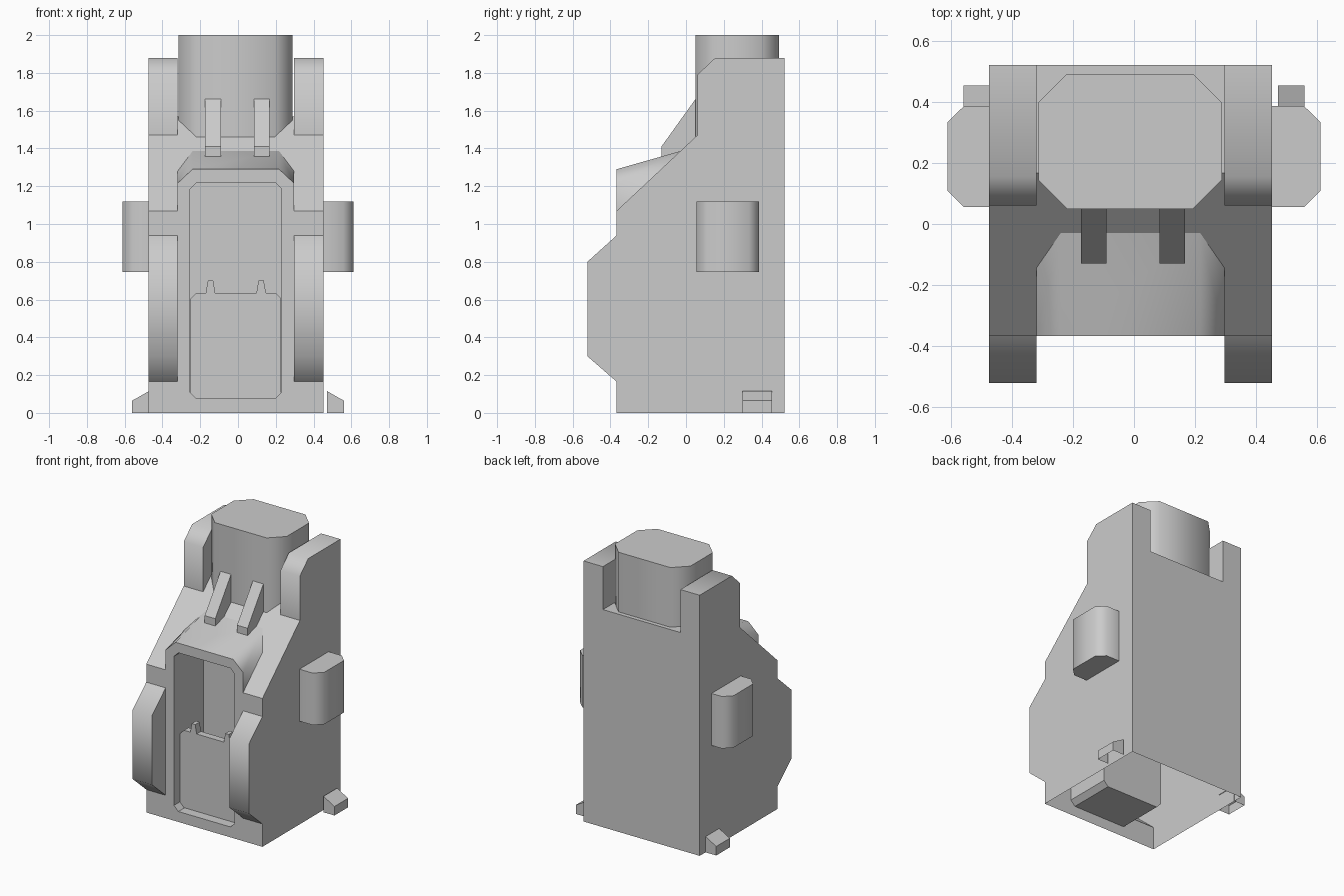
import bpy, bmesh, math
from mathutils import Vector

cube = bpy.data.objects.get("Cube")
if cube:
    bpy.data.objects.remove(cube)

GREY = (0.6, 0.6, 0.6, 1)
mat = bpy.data.materials.new("plain_grey")
mat.use_nodes = True
mat.diffuse_color = GREY
mat.node_tree.nodes["Principled BSDF"].inputs["Base Color"].default_value = GREY

C = -0.0115                 # symmetry plane of the body
OUT, IN = 0.4635, 0.309     # half widths of the body and of its middle bay
FRONT, BACK = -0.367, 0.522


def skin(name, polys, angle=30, inward=False):
    """Weld polygons into one object, facing away from (or toward) its middle."""
    bm = bmesh.new()
    for poly in polys:
        bm.faces.new([bm.verts.new(p) for p in poly])
    bmesh.ops.remove_doubles(bm, verts=bm.verts, dist=0.0005)
    mid = sum((v.co for v in bm.verts), Vector()) / len(bm.verts)
    bm.normal_update()
    for f in bm.faces:
        if (f.normal.dot(f.calc_center_median() - mid) < 0) != inward:
            f.normal_flip()
        f.smooth = True
    bm.normal_update()
    for e in bm.edges:
        e.smooth = len(e.link_faces) == 2 and e.calc_face_angle(0) < math.radians(angle)
    me = bpy.data.meshes.new(name)
    bm.to_mesh(me)
    bm.free()
    me.materials.append(mat)
    ob = bpy.data.objects.new(name, me)
    bpy.context.collection.objects.link(ob)
    return ob


PLACE = {"x": lambda p, d: (d, p[0], p[1]),
         "y": lambda p, d: (p[0], d, p[1]),
         "z": lambda p, d: (p[0], p[1], d)}


def strip(pts, axis, a, b):
    """Quads sweeping an open line of points from a to b."""
    at = PLACE[axis]
    return [[at(p, a), at(q, a), at(q, b), at(p, b)] for p, q in zip(pts, pts[1:])]


def cap(pts, axis, d):
    return [PLACE[axis](p, d) for p in pts]


def prism(pts, axis, a, b):
    return strip(pts + pts[:1], axis, a, b) + [cap(pts, axis, a), cap(pts, axis, b)]


def octagon(x0, x1, y0, y1, c):
    return [(x0 + c, y0), (x1 - c, y0), (x1, y0 + c), (x1, y1 - c),
            (x1 - c, y1), (x0 + c, y1), (x0, y1 - c), (x0, y0 + c)]


# Side outline of the body as (y, z), with guard and horn sections
side = [(BACK, 0), (FRONT, 0), (FRONT, 0.165), (-0.522, 0.3), (-0.522, 0.8),
        (FRONT, 0.94), (FRONT, 1.07), (0.06, 1.47), (0.06, 1.79), (0.155, 1.88), (BACK, 1.88)]
guard, horn = side[2:6], side[7:]
SLOPE = 0.4 / 0.427
RISE = 0.284                # pitch of the hood roof
FLOOR = 1.57                # level behind the slope
floor_y = FRONT + (FLOOR - 1.07) / SLOPE
SHOULDER, CREST, CHAMFER = 1.215, 1.29, 0.08


def meet(z):
    """Point (y, z) where a hood line starting at height z reaches the slope."""
    t = (z - 1.07) / (SLOPE - RISE)
    return FRONT + t, z + RISE * t


# Recess opening
HX, HZ0, HZ1, HC = 0.2425, 0.075, 1.22, 0.035
hole = octagon(C - HX, C + HX, HZ0, HZ1, HC)

body, hood = [], []
for s, tag in ((-1, "right"), (1, "left")):
    xo, xi = C + s * OUT, C + s * IN
    xc = xi - s * CHAMFER
    # Side wall and outer strips of the shell, open underneath
    body.append(cap(side, "x", xo))
    body += strip(side[1:3], "x", xi, xo) + strip(side[5:8], "x", xi, xo)
    body += strip([side[-1], side[0]], "x", xi, xo)
    # Half of the front panel around the recess
    h = s * HX
    body.append(cap([(C, 0), (xi, 0), (xi, SHOULDER), (xc, CREST), (C, CREST), (C, HZ1),
                     (C + h - s * HC, HZ1), (C + h, HZ1 - HC), (C + h, HZ0 + HC),
                     (C + h - s * HC, HZ0), (C, HZ0)], "y", FRONT))
    # Hood cheek and chamfer
    low, high = meet(SHOULDER), meet(CREST)
    hood.append([(xi, FRONT, 1.07), (xi, FRONT, SHOULDER), (xi, *low)])
    hood.append([(xi, FRONT, SHOULDER), (xc, FRONT, CREST), (xc, *high), (xi, *low)])
    # Bulging front guard and upright horn
    skin(tag + "_front_guard", strip(guard, "x", xi, xo) + [cap(guard, "x", xi)], 60)
    skin(tag + "_top_horn", strip(horn, "x", xi, xo)
         + [cap(horn + [(BACK, FLOOR), (floor_y, FLOOR)], "x", xi)], 60)
    # Chamfered box on the side
    o = s * 0.6125
    box = [(xo, 0.055), (o - s * 0.055, 0.055), (o, 0.11), (o, 0.333),
           (o - s * 0.055, 0.387), (xo, 0.387)]
    skin(tag + "_side_box", prism(box, "z", 0.745, 1.12), 60)
    # Small foot near the back, open underneath
    foot = [(s * 0.472, 0.115), (s * 0.56, 0.065), (s * 0.56, 0)]
    ends = foot + [(s * 0.472, 0)]
    skin(tag + "_foot", strip(foot, "y", 0.3, 0.455)
         + [cap(ends, "y", 0.3), cap(ends, "y", 0.455)], 60)
    # Fin leaning on the tower
    fx = -0.0035 + s * 0.129
    fin = [(0.06, 1.675), (-0.13, 1.41), (-0.13, 1.34), (0.06, 1.42)]
    skin(tag + "_fin", prism(fin, "x", fx - 0.042, fx + 0.042))
    # Lug on top of the door
    lx = C + s * 0.134
    lug = [(lx - 0.026, 0.63), (lx + 0.026, 0.63), (lx + 0.014, 0.7), (lx - 0.014, 0.7)]
    skin(tag + "_door_lug", prism(lug, "y", -0.3, -0.25))

# Middle bay: slope behind the hood, floor and back wall
xl, xr, hc = C - IN, C + IN, IN - CHAMFER
low, high = meet(SHOULDER), meet(CREST)
body.append([(xl, *low), (C - hc, *high), (C + hc, *high), (xr, *low),
             (xr, floor_y, FLOOR), (xl, floor_y, FLOOR)])
body += strip([(floor_y, FLOOR), (BACK, FLOOR), (BACK, 0)], "x", xl, xr)
skin("body_shell", body)

# Hood roof
hood += strip([(FRONT, CREST), high], "x", C - hc, C + hc)
skin("hood", hood, 60)

# Recess walls, and the door standing inside
skin("recess", strip(hole + hole[:1], "y", FRONT, -0.03) + [cap(hole, "y", -0.03)], 30, True)
door = octagon(C - 0.24, C + 0.24, HZ0 + 0.002, 0.635, 0.03)
skin("door", prism(door, "y", -0.3, -0.25))

# Tower rising from the slot between the horns
tower = octagon(-0.314, 0.288, 0.05, 0.492, 0.094)
skin("tower", strip(tower + tower[:1], "z", 1.45, 2.0) + [cap(tower, "z", 2.0)], 60)
